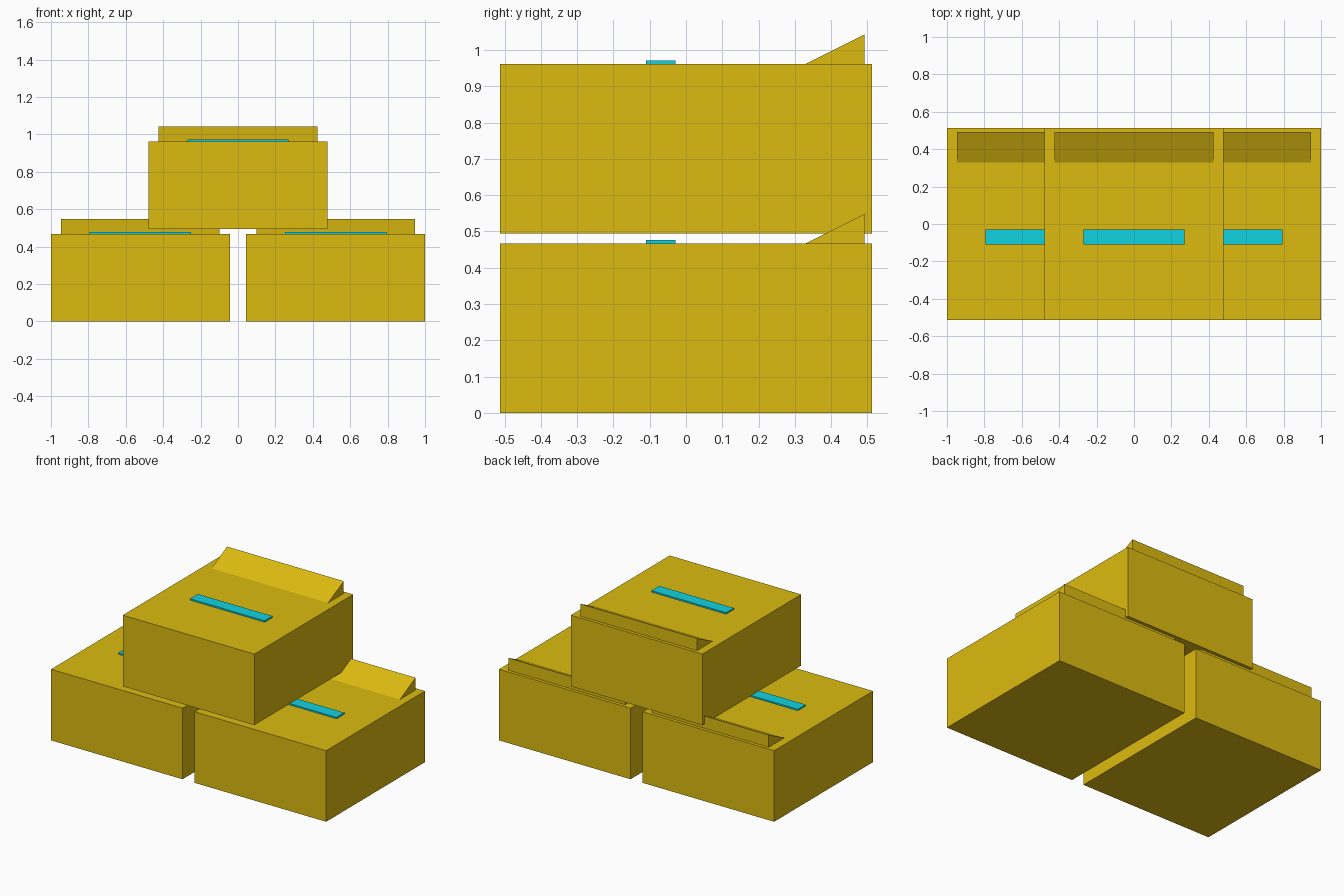
import bpy

if "Cube" in bpy.data.objects:
    bpy.data.objects.remove(bpy.data.objects["Cube"])


def material(name, rgb):
    m = bpy.data.materials.new(name)
    m.diffuse_color = (*rgb, 1.0)
    m.use_nodes = True
    m.node_tree.nodes["Principled BSDF"].inputs["Base Color"].default_value = m.diffuse_color
    return m


YELLOW = material("yellow", (0.72, 0.50, 0.005))
CYAN = material("cyan", (0.005, 0.65, 0.76))


def extrude_x(name, profile, x, half, mat):
    """Extrude a (y, z) profile, counter-clockwise seen from +x, along x."""
    n = len(profile)
    verts = [(x + s * half, y, z) for s in (-1, 1) for y, z in profile]
    faces = [tuple(reversed(range(n))), tuple(range(n, 2 * n))]
    faces += [(i, (i + 1) % n, n + (i + 1) % n, n + i) for i in range(n)]
    mesh = bpy.data.meshes.new(name)
    mesh.from_pydata(verts, [], faces)
    mesh.materials.append(mat)
    obj = bpy.data.objects.new(name, mesh)
    bpy.context.collection.objects.link(obj)
    return obj


def rect(y0, y1, z0, z1):
    return [(y0, z0), (y1, z0), (y1, z1), (y0, z1)]


HEIGHT = 0.467

# Two blocks side by side and one stacked on top
for side, x, z in (("left", -0.522, 0.0), ("right", 0.522, 0.0), ("upper", 0.0, 0.495)):
    top = z + HEIGHT
    # Main body
    extrude_x(side + "_block", rect(-0.513, 0.513, z, top), x, 0.478, YELLOW)
    # Sloped ridge near the back edge
    extrude_x(side + "_ridge", [(0.33, top), (0.492, top), (0.492, top + 0.081)],
              x, 0.424, YELLOW)
    # Thin light strip
    extrude_x(side + "_strip", rect(-0.11, -0.029, top, top + 0.0095), x, 0.271, CYAN)
